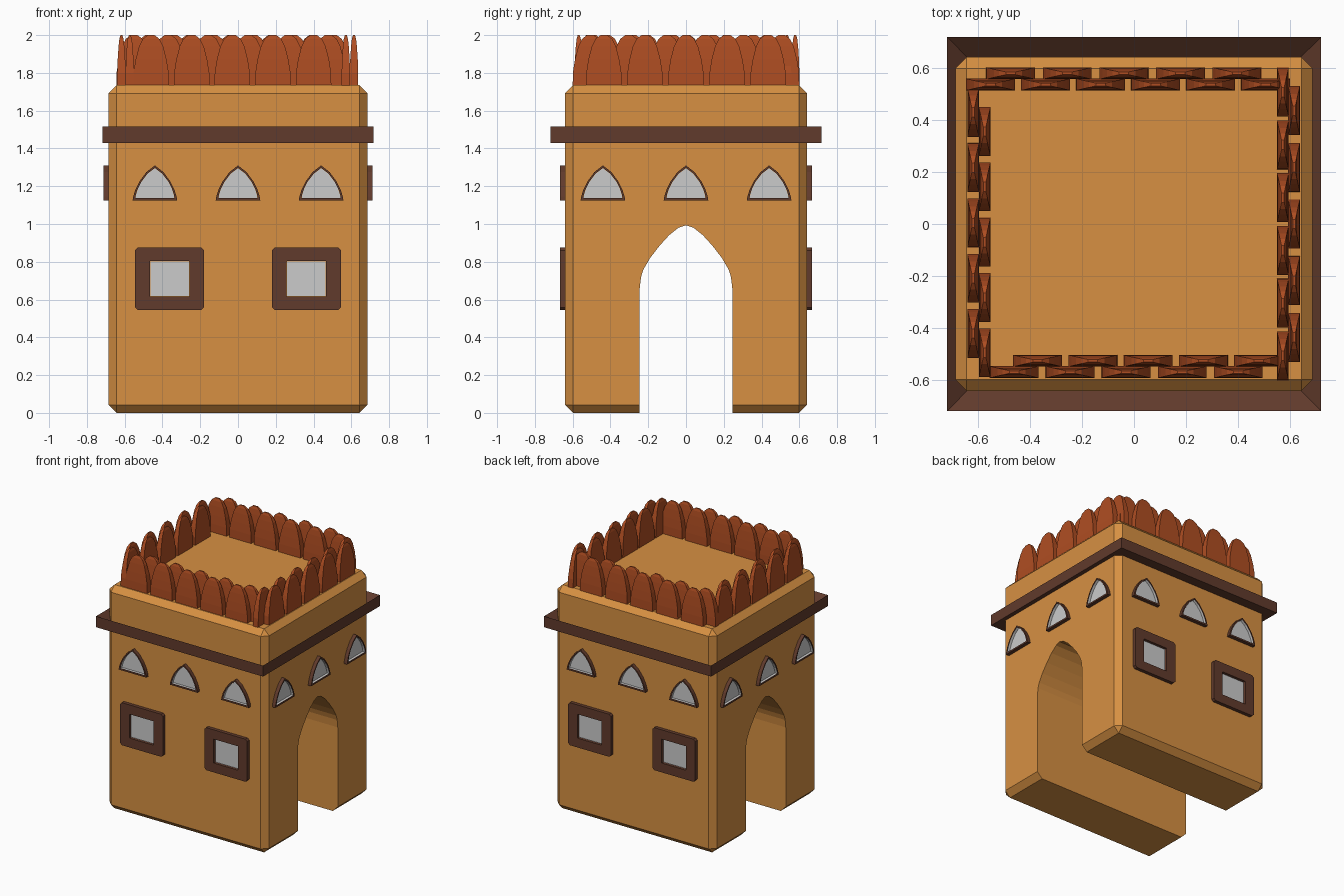
import bpy, bmesh
from math import radians
from mathutils import Matrix

if "Cube" in bpy.data.objects:
    bpy.data.objects.remove(bpy.data.objects["Cube"])


def material(name, rgb):
    m = bpy.data.materials.new(name)
    m.diffuse_color = (*rgb, 1)
    m.use_nodes = True
    m.node_tree.nodes["Principled BSDF"].inputs["Base Color"].default_value = m.diffuse_color
    return m


CLAY = material("clay", (0.68, 0.28, 0.055))
WOOD = material("dark_wood", (0.12, 0.043, 0.025))
RUST = material("rust", (0.43, 0.075, 0.016))


def finish(bm, name, mat=None):
    mesh = bpy.data.meshes.new(name)
    bm.to_mesh(mesh)
    bm.free()
    if mat:
        mesh.materials.append(mat)
    ob = bpy.data.objects.new(name, mesh)
    bpy.context.collection.objects.link(ob)
    return ob


def loft(name, loops, mat=None, closed=False, cap_start=False, cap_end=False, turn=0):
    """Bridge equal-length loops of points, optionally capped or closed."""
    bm = bmesh.new()
    rings = [[bm.verts.new(p) for p in loop] for loop in loops]
    pairs = list(zip(rings, rings[1:]))
    if closed:
        pairs.append((rings[-1], rings[0]))
    for a, b in pairs:
        n = len(a)
        for i in range(n):
            j = (i + 1) % n
            bm.faces.new((a[i], a[j], b[j], b[i]))
    if cap_start:
        bm.faces.new(rings[0][::-1])
    if cap_end:
        bm.faces.new(rings[-1])
    if closed or (cap_start and cap_end):
        bmesh.ops.recalc_face_normals(bm, faces=bm.faces)
    bm.transform(Matrix.Rotation(radians(turn), 4, 'Z'))
    return finish(bm, name, mat)


def mirrored(half):
    """Right half of an outline, bottom to top, completed on the left."""
    return half + [(-u, z) for u, z in reversed(half) if u > 0]


def scaled(outline, sx, sz, cz):
    return [(u * sx, cz + (z - cz) * sz) for u, z in outline]


# tower body with chamfered edges
bm = bmesh.new()
bmesh.ops.create_cube(bm, size=1, matrix=Matrix.Translation((0, 0, 0.8675))
                      @ Matrix.Diagonal((1.37, 1.28, 1.735, 1)))
bmesh.ops.bevel(bm, geom=bm.edges[:], offset=0.043, segments=1, profile=0.5, affect='EDGES')
body = finish(bm, "tower_body", CLAY)

# pointed passage running through the body
passage = mirrored([(0.245, -0.1), (0.245, 0.66), (0.238, 0.72), (0.225, 0.76), (0.19, 0.82),
                    (0.14, 0.885), (0.09, 0.94), (0.04, 0.98), (0, 0.993)])
cutter = loft("passage_cutter", [[(x, y, z) for y, z in passage] for x in (-1, 1)],
              CLAY, cap_start=True, cap_end=True)
mod = body.modifiers.new("passage", 'BOOLEAN')
mod.object, mod.operation, mod.solver = cutter, 'DIFFERENCE', 'EXACT'
bpy.context.view_layer.objects.active = body
bpy.ops.object.modifier_apply(modifier=mod.name)
bpy.data.objects.remove(cutter)


# cornice band, its top sloping down towards the wall
def square(r, z):
    return [(-r, -r, z), (r, -r, z), (r, r, z), (-r, r, z)]


loft("cornice_band", [square(0.62, 1.43), square(0.717, 1.43), square(0.717, 1.515),
                      square(0.62, 1.435)], WOOD, closed=True)


# windows: a raised frame with a recessed grey pane
def window(name, outer, inner, u0, z0, wall, turn, grey_reveal):
    def at(outline, depth):
        return [(u + u0, -(wall + depth), z + z0) for u, z in outline]
    front, back = 0.027, 0.007
    loft(name + "_frame", [at(outer, -0.01), at(outer, front), at(inner, front),
                           at(inner, -0.01)], WOOD, closed=True, turn=turn)
    lip = scaled(inner, 0.985, 0.985, 0.085 if grey_reveal else 0)
    loft(name + "_pane", [at(lip, front - 0.002 if grey_reveal else back + 0.002),
                          at(lip, back)], cap_end=True, turn=turn)


arch = mirrored([(0.118, 0), (0.115, 0.02), (0.104, 0.055), (0.082, 0.1),
                 (0.045, 0.15), (0, 0.185)])
arch_in = scaled(arch, 0.88, 0.86, 0.09)
c, w, h = 0.014, 0.183, 0.165
frame = mirrored([(w - c, -h), (w, c - h), (w, h - c), (w - c, h)])
i, k = 0.104, 0.093
frame_in = mirrored([(i - 0.001, -k), (i, 0.001 - k), (i, k - 0.001), (i - 0.001, k)])

for side, turn, wall in (("front", 0, 0.64), ("right", 90, 0.685),
                         ("back", 180, 0.64), ("left", 270, 0.685)):
    for u in (-0.44, 0, 0.44):
        window(side + "_arched_window", arch, arch_in, u, 1.125, wall, turn, True)
    if turn % 180 == 0:
        for u in (-0.362, 0.362):
            window(side + "_square_window", frame, frame_in, u, 0.71, wall, turn, False)

# parapet leaves: (half width, half thickness, height)
LEAF = [(0.094, 0.0225, 1.72), (0.093, 0.0225, 1.80), (0.082, 0.020, 1.87),
        (0.064, 0.0155, 1.94), (0.044, 0.011, 1.98), (0.018, 0.005, 2.0)]


def leaf(name, x, y, along_y):
    loops = []
    for a, b, z in LEAF:
        if along_y:
            a, b = b, a
        loops.append([(x - a, y - b, z), (x + a, y - b, z), (x + a, y + b, z), (x - a, y + b, z)])
    loft(name, loops, RUST, cap_start=True, cap_end=True)


# two staggered rows per side: name, runs along y, offset, first, last, count
for name, along_y, off, first, last, count in (
        ("back_outer", False, 0.578, -0.473, 0.395, 5),
        ("back_inner", False, 0.535, -0.550, 0.505, 6),
        ("front_inner", False, -0.525, -0.370, 0.478, 5),
        ("front_outer", False, -0.568, -0.460, 0.400, 5),
        ("left_outer", True, -0.617, 0.428, -0.420, 5),
        ("left_inner", True, -0.573, 0.355, -0.494, 5),
        ("right_inner", True, 0.571, 0.506, -0.506, 6),
        ("right_outer", True, 0.614, 0.435, -0.435, 5)):
    for n in range(count):
        t = first + (last - first) * n / (count - 1)
        leaf(name + "_leaf", *((off, t) if along_y else (t, off)), along_y)
